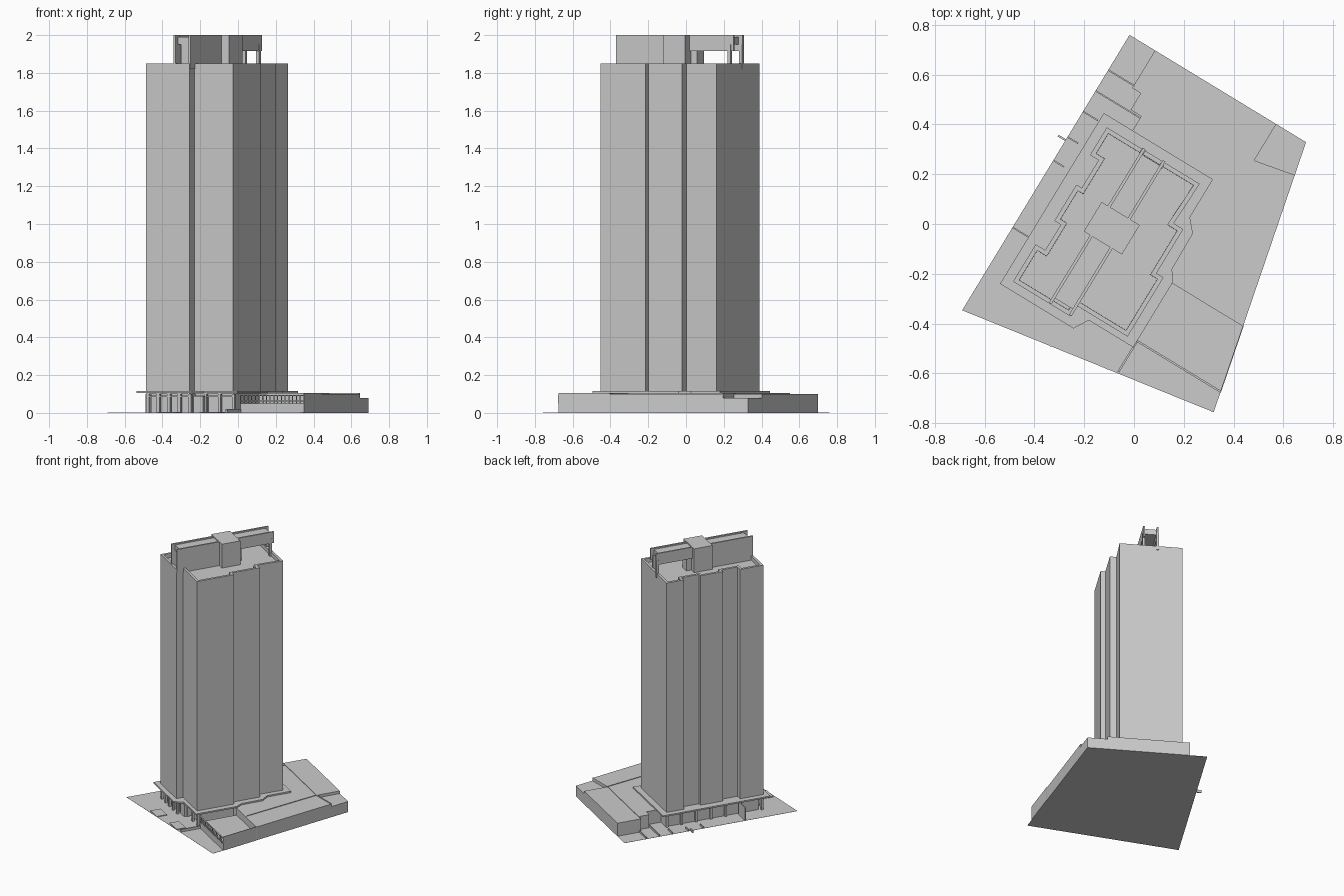
import bpy, bmesh, math
from mathutils import Vector, Matrix

if "Cube" in bpy.data.objects:
    bpy.data.objects.remove(bpy.data.objects["Cube"])

# One concrete colour for the whole building
tone = 0.6
concrete = bpy.data.materials.new("concrete grey")
concrete.use_nodes = True
concrete.diffuse_color = (tone, tone, tone, 1)
shader = concrete.node_tree.nodes["Principled BSDF"]
shader.inputs["Base Color"].default_value = concrete.diffuse_color

# Parts are laid out on a straight plan, then the plan is turned on the site
turn = Matrix.Rotation(math.radians(-31.3), 4, "Z")

# Main levels
ground, deck, canopy_top, roof_floor, roof, crown = 0, .1, .115, 1.82, 1.85, 2


def finish(bm, name):
    bmesh.ops.recalc_face_normals(bm, faces=bm.faces)
    mesh = bpy.data.meshes.new(name)
    bm.to_mesh(mesh)
    bm.free()
    mesh.materials.append(concrete)
    obj = bpy.data.objects.new(name, mesh)
    bpy.context.collection.objects.link(obj)


def add_prism(bm, plan, low, high):
    """Extrude a plan outline between two levels and return the top face."""
    corners = [bm.verts.new(turn @ Vector((*point, low))) for point in plan]
    base = bm.faces.new(corners)
    made = bmesh.ops.extrude_face_region(bm, geom=[base], use_keep_orig=True)["geom"]
    for item in made:
        if isinstance(item, bmesh.types.BMVert):
            item.co.z = high
    return next(item for item in made if isinstance(item, bmesh.types.BMFace))


def prism(name, plan, low, high):
    bm = bmesh.new()
    add_prism(bm, plan, low, high)
    finish(bm, name)


def rect(left, right, front, back):
    return [(left, front), (right, front), (right, back), (left, back)]


def stepped(across, along):
    """Right-angled outline: each 'along' line joins two neighbouring 'across' lines."""
    following = across[1:] + across[:1]
    return [(a, b) for start, end, b in zip(across, following, along) for a in (start, end)]


def wall(name, start, end, low, high, thick=.008):
    """Thin straight wall between two plan points."""
    start, end = Vector(start), Vector(end)
    side = (end - start).orthogonal().normalized() * thick / 2
    prism(name, [start - side, end - side, end + side, start + side], low, high)


def posts(name, places, low, high, size=.016):
    bm = bmesh.new()
    half = size / 2
    for a, b in places:
        add_prism(bm, rect(a - half, a + half, b - half, b + half), low, high)
    finish(bm, name)


def spread(start, end, count):
    """Evenly spaced plan points, both ends included."""
    start, end = Vector(start), Vector(end)
    return [start.lerp(end, i / (count - 1)) for i in range(count)]


# Site outline: the right edge leans outward toward the front
site_left, site_back = -.41, .64
podium_front, terrace_front = -.12, -.395


def right_edge(along):
    return Vector((.42 + .22 * (site_back - along), along))


back_right, front_right = right_edge(site_back), right_edge(-.48)
front_left = (site_left, -.655)
prism("site_ground", [(site_left, site_back), back_right, front_right, front_left],
      ground, .001)

# Tower shaft with stepped sides
tower_left, tower_right, tower_front, tower_back = -.295, .213, -.45, .275
notch_across, notch_front = -.027, -.4
tower_plan = stepped(
    [tower_left, .142, .135, .18, tower_right, notch_across, tower_left, -.25, -.28, -.255],
    [tower_back, .18, .085, -.122, notch_front, tower_front, -.275, -.155, .015, .145])
tower_plan = [p for p in tower_plan if p[1] != .18]
bm = bmesh.new()
roof_face = add_prism(bm, tower_plan, deck, roof)
bmesh.ops.recalc_face_normals(bm, faces=bm.faces)

# Roof sunk behind a parapet
for thickness, depth in ((.018, 0), (.0004, roof_floor - roof)):
    bmesh.ops.inset_region(bm, faces=[roof_face], thickness=thickness, depth=depth,
                           use_even_offset=True)
finish(bm, "tower")

# Rooftop core
core_front, core_back = -.13, .008
prism("roof_core", rect(-.157, .022, core_front, core_back), roof_floor, crown)

# Two screened wings: the front one stands on the roof, the back one on end posts
wing_left, wing_right, wing_front, wing_end, slab_end = -.122, -.028, -.447, .28, .255
wing_base, slab_low, slab_high = 1.915, 1.95, 1.99
for side, across in (("left", wing_left), ("right", wing_right)):
    wall("front_screen_" + side, (across, wing_front), (across, core_front),
         roof_floor, crown, thick=.012)
    wall("back_screen_" + side, (across, core_back), (across, wing_end),
         wing_base, crown, thick=.012)
posts("wing_posts", [(wing_left, wing_end - .01), (wing_right, slab_end)],
      roof_floor, slab_low, size=.018)
prism("front_wing_slab", rect(wing_left, wing_right, -.42, core_front), slab_low, slab_high)
prism("back_wing_slab", rect(wing_left, wing_right, core_back, slab_end), slab_low, slab_high)
prism("stair_room", rect(-.11, -.04, core_back, .045), roof_floor, slab_low)
prism("front_wing_panel", rect(-.1, -.05, -.415, -.4), roof_floor, slab_low)

# Canopy slab around the tower foot
canopy_left, canopy_right, canopy_front, canopy_back = -.335, .255, -.485, .318
canopy_plan = [(canopy_left, canopy_back), (.178, canopy_back), (.178, .14), (.222, .09),
               (.225, -.075), (canopy_right, podium_front), (canopy_right, -.425),
               (.046, -.425), (.01, canopy_front), (canopy_left, canopy_front)]
prism("canopy", canopy_plan, deck + .004, canopy_top)

# Recessed lobby with columns, transoms and porch
lobby_plan = stepped([-.28, .2, -.04], [tower_back, -.365, -.42])
prism("lobby", lobby_plan, ground, deck)
inset = .008
front_line, notch_line, side_line = tower_front + inset, notch_front + inset, tower_left + inset
posts("front_columns", spread((side_line, front_line), (notch_across, front_line), 5),
      ground, deck)
posts("notch_columns", spread((.04, notch_line), (tower_right, notch_line), 3), ground, deck)
posts("side_columns", spread((side_line, -.28), (side_line, .27), 6), ground, deck)
wall("front_transom", (side_line, front_line), (notch_across, front_line), .085, .092)
wall("notch_transom", (notch_across, notch_line), (tower_right, notch_line), .085, .092)
prism("entrance_porch", rect(-.02, .04, -.42, -.36), ground, .09)

# Podium behind and beside the tower, with a lower back corner
podium_left, corner_left, corner_front = -.29, .28, .465
corner_edge = right_edge(.5)
podium_outer = [(podium_left, site_back), (corner_left, site_back), (corner_left, corner_front),
                corner_edge, right_edge(podium_front)]
podium_inner = [(.2, podium_front), (.2, tower_back), (-.2, tower_back), (-.2, .385),
                (-.25, .385), (-.25, corner_front), (podium_left, corner_front)]
prism("podium", podium_outer + podium_inner, ground, deck)
prism("podium_low_corner", [(corner_left, site_back), back_right, corner_edge,
                            (corner_left, corner_front)], ground, .08)

# Kerbs that divide the podium deck
kerb_top = deck + .004
ramp_foot = (.4, podium_front)
wall("corner_kerb", (corner_left, corner_front), corner_edge, ground, kerb_top)
wall("ramp_kerb", (corner_left, corner_front), ramp_foot, ground, kerb_top, thick=.004)
wall("deck_kerb", (podium_left, corner_front), (corner_left, corner_front), ground, kerb_top,
     thick=.004)
wall("front_kerb", (canopy_right, podium_front), right_edge(podium_front), ground, kerb_top)

# Front terrace with a side wall and railing
terrace_level, rail_top = .05, .095
terrace_left = (canopy_right, terrace_front)
terrace_right = right_edge(terrace_front)
prism("terrace", [(canopy_right, podium_front), right_edge(podium_front),
                  terrace_right, terrace_left], ground, terrace_level)
wall("terrace_side_wall", right_edge(podium_front), terrace_right, ground, kerb_top, thick=.004)
for rail, level in (("lower_rail", .06), ("upper_rail", .09)):
    wall(rail, terrace_left, terrace_right, level, level + .005)
posts("railing_bars", spread(terrace_left, terrace_right, 18), terrace_level, rail_top, size=.004)
wall("forecourt_kerb", terrace_left, (canopy_right, -.54), ground, .02)

# Cross walls and low kerbs along the side drive
low_kerb = .015
drive_walls = [("gate_wall", -.265, tower_left, deck), ("yard_kerb", .475, podium_left, low_kerb),
               ("bin_kerb", .377, -.2, low_kerb), ("back_kerb", .28, -.34, low_kerb),
               ("bay_kerb", .16, -.36, low_kerb), ("side_kerb", .05, -.36, low_kerb)]
for name, along, end, height in drive_walls:
    wall(name, (site_left, along), (end, along), ground, height, thick=.006)
wall("gate_arm", (site_left - .035, .145), (site_left, .145), ground, .02)

# Flat planters by the street
prism("left_planter", rect(-.136, -.03, -.595, -.52), ground, .006)
prism("right_planter", rect(.1, .215, -.555, -.486), ground, .006)
